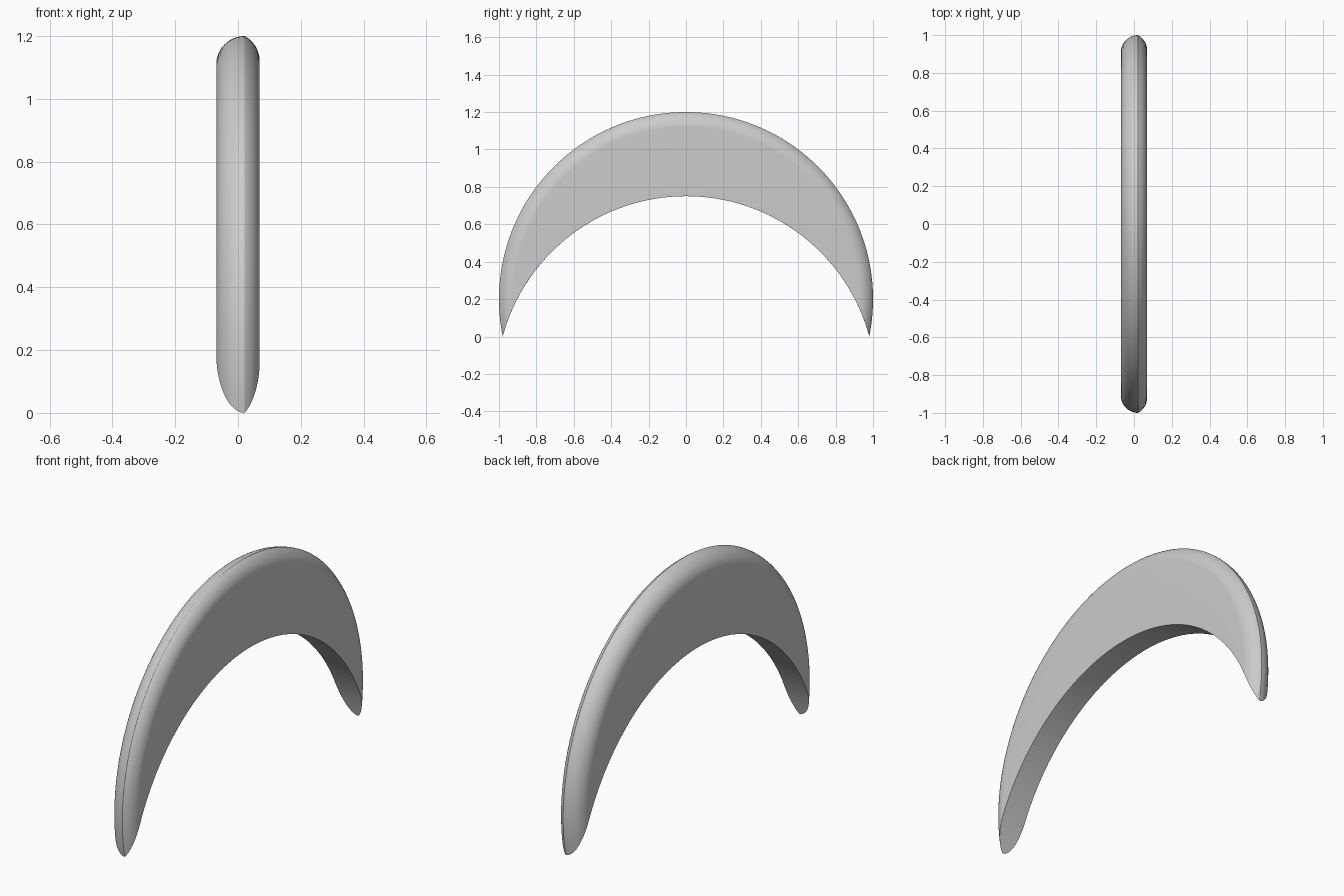
import bpy, bmesh, math

cube = bpy.data.objects.get("Cube")
if cube:
    bpy.data.objects.remove(cube)

OUT_Z, IN_Z, IN_R = 0.2, -0.265, 1.015   # arc centres and inner radius
HALF, RIDGE, ROUND = 0.069, 0.021, 0.09  # half thickness, ridge offset, rim rounding
COLS, STEPS = 128, 12

# Rim profile (x, radius): full quarter round on one side, partial round on the other
profile = []
for i in range(STEPS + 1):
    a = math.pi / 2 * i / STEPS
    profile.append((RIDGE - ROUND * math.cos(a), 1 - ROUND + ROUND * math.sin(a)))
start = math.acos((RIDGE + ROUND - HALF) / ROUND)
base = 1 - ROUND * math.sin(start)
for i in range(1, STEPS + 1):
    a = start * (1 - i / STEPS)
    profile.append((HALF - ROUND + ROUND * math.cos(a), base + ROUND * math.sin(a)))


def arc(bm, x, centre, radius, tip_y, tip_z):
    """Row of vertices over the top from one tip to the other."""
    end = math.atan2(tip_y, tip_z - centre)
    row = []
    for i in range(COLS + 1):
        a = end * (2 * i / COLS - 1)
        row.append(bm.verts.new((x, radius * math.sin(a), centre + radius * math.cos(a))))
    return row


def bridge(bm, a, b):
    for i in range(COLS):
        bm.faces.new((a[i], a[i + 1], b[i + 1], b[i]))


# Crescent: rounded outer rim, flat sides and a curved inner face
bm = bmesh.new()
outer, inner = [], []
for x, r in profile:
    z = (IN_R**2 - r**2 + OUT_Z**2 - IN_Z**2) / (2 * (OUT_Z - IN_Z))
    y = math.sqrt(r**2 - (z - OUT_Z)**2)
    outer.append(arc(bm, x, OUT_Z, r, y, z))
    inner.append(arc(bm, x, IN_Z, IN_R, y, z))
for k in range(len(profile) - 1):
    bridge(bm, outer[k], outer[k + 1])
    bridge(bm, inner[k + 1], inner[k])
bridge(bm, inner[0], outer[0])
bridge(bm, outer[-1], inner[-1])
bmesh.ops.remove_doubles(bm, verts=bm.verts, dist=0.00005)
bmesh.ops.recalc_face_normals(bm, faces=bm.faces)

mesh = bpy.data.meshes.new("crescent")
bm.to_mesh(mesh)
bm.free()
crescent = bpy.data.objects.new("crescent", mesh)
bpy.context.collection.objects.link(crescent)

# Plain grey
grey = bpy.data.materials.new("light_grey")
grey.use_nodes = True
colour = (0.6, 0.6, 0.6, 1)
grey.diffuse_color = colour
grey.node_tree.nodes["Principled BSDF"].inputs["Base Color"].default_value = colour
mesh.materials.append(grey)

# Smooth shading with a crisp ridge and inner edges
bpy.ops.object.select_all(action='DESELECT')
crescent.select_set(True)
bpy.context.view_layer.objects.active = crescent
bpy.ops.object.shade_smooth_by_angle(angle=math.radians(20))
